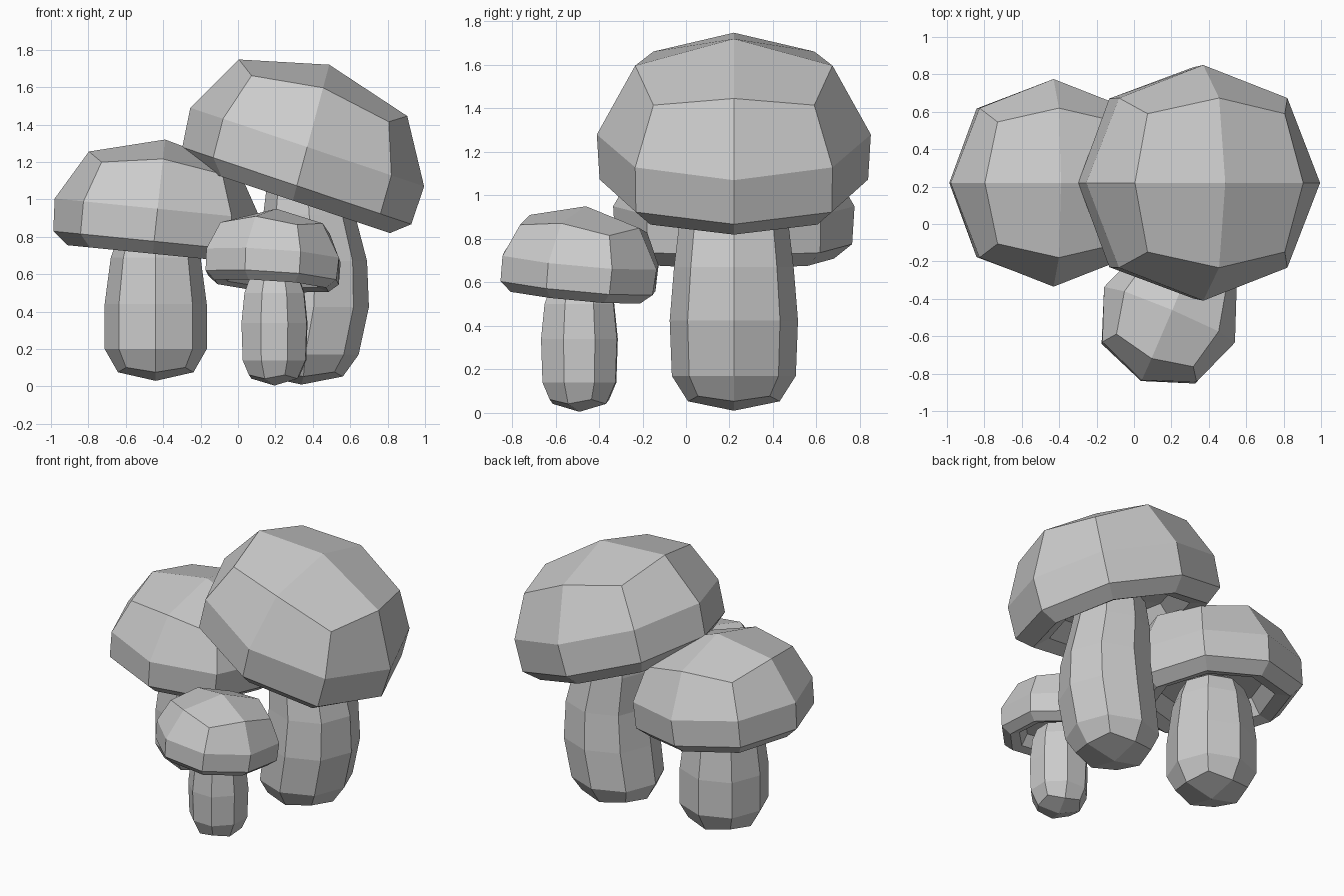
import bpy, bmesh, math
from mathutils import Vector as V

if "Cube" in bpy.data.objects:
    bpy.data.objects.remove(bpy.data.objects["Cube"])

DIRS = [(1, 0), (1, 1), (0, 1), (-1, 1), (-1, 0), (-1, -1), (0, -1), (1, -1)]


def build(name, start, rings, end, origin, u, v, w):
    """Skin of eight-sided rings closed by four quads at each pole.
    ring = (centre x, mid radius, mid height, corner offset, corner height)"""
    bm = bmesh.new()

    def vert(x, y, z):
        return bm.verts.new(V(origin) + V(u) * x + V(v) * y + V(w) * z)

    loops = []
    for cx, rm, zm, rc, zc in rings:
        loop = []
        for i, (a, b) in enumerate(DIRS):
            r, z = (rc, zc) if i % 2 else (rm, zm)
            loop.append(vert(cx + a * r, b * r, z))
        loops.append(loop)
    for lo, hi in zip(loops, loops[1:]):
        for i in range(8):
            j = (i + 1) % 8
            bm.faces.new((lo[i], lo[j], hi[j], hi[i]))
    for (px, pz), loop in ((start, loops[0]), (end, loops[-1])):
        pole = vert(px, 0, pz)
        for i in range(0, 8, 2):
            bm.faces.new((pole, loop[i], loop[i + 1], loop[(i + 2) % 8]))
    bmesh.ops.recalc_face_normals(bm, faces=bm.faces)
    mesh = bpy.data.meshes.new(name)
    bm.to_mesh(mesh)
    bm.free()
    ob = bpy.data.objects.new(name, mesh)
    bpy.context.collection.objects.link(ob)
    return ob


def cap(name, origin, u, v, w):
    # rounded dome, straight rim, bevelled lip and hollow underside
    rings = [(0, .72, .72, .587, .587), (0, 1, 0, .72, 0),
             (0, .98, -.47, .715, -.47), (0, .83, -.65, .61, -.65),
             (0, .68, -.58, .49, -.58), (0, .58, -.3, .42, -.3)]
    build(name, (0, 1), rings, (0, -.25), origin, u, v, w)


def stem(name, x, y, bottom, levels, top, angle=0):
    # levels = (centre x offset, radius, height); rounded bottom and top
    c, s = math.cos(angle), math.sin(angle)
    bx, br, bz = levels[0]
    tx, tr, tz = levels[-1]
    d = bz - bottom
    rings = [(bx * .5, br * .74, bottom + d * .27, br * .58, bottom + d * .42)]
    rings += [(cx, r, z, r * .72, z) for cx, r, z in levels]
    rings.append((tx, tr * .74, top - .04, tr * .58, top - .06))
    build(name, (0, bottom), rings, (tx, top), (x, y, 0),
          (c, s, 0), (-s, c, 0), (0, 0, 1))


# large mushroom, leaning right
cap("large_cap", (.37, .22, 1.28), (.625, 0, -.21), (0, .63, 0), (.118, 0, .44))
stem("large_stem", .34, .22, .01,
     [(.02, .285, .17), (.065, .295, .425), (.075, .275, .67),
      (.04, .245, .92), (.03, .21, 1.12)], 1.24)

# medium mushroom, left
cap("medium_cap", (-.43, .22, .95), (.55, 0, -.055), (0, .555, 0), (.04, 0, .37))
stem("medium_stem", -.44, .22, .03,
     [(0, .273, .2), (0, .273, .44), (0, .24, .69), (0, .2, .8)], .88)

# small mushroom, in front and turned
ang = math.radians(-23)


def tilted(x, y):
    return (x, y, -.07 * x - .09 * y)


c, s = .38 * math.cos(ang), .38 * math.sin(ang)
cap("small_cap", (.19, -.485, .70), tilted(c, s), tilted(-s, c), (.015, .025, .25))
stem("small_stem", .195, -.49, .005,
     [(0, .18, .14), (0, .187, .34), (0, .17, .5), (0, .14, .58)], .64, ang)
